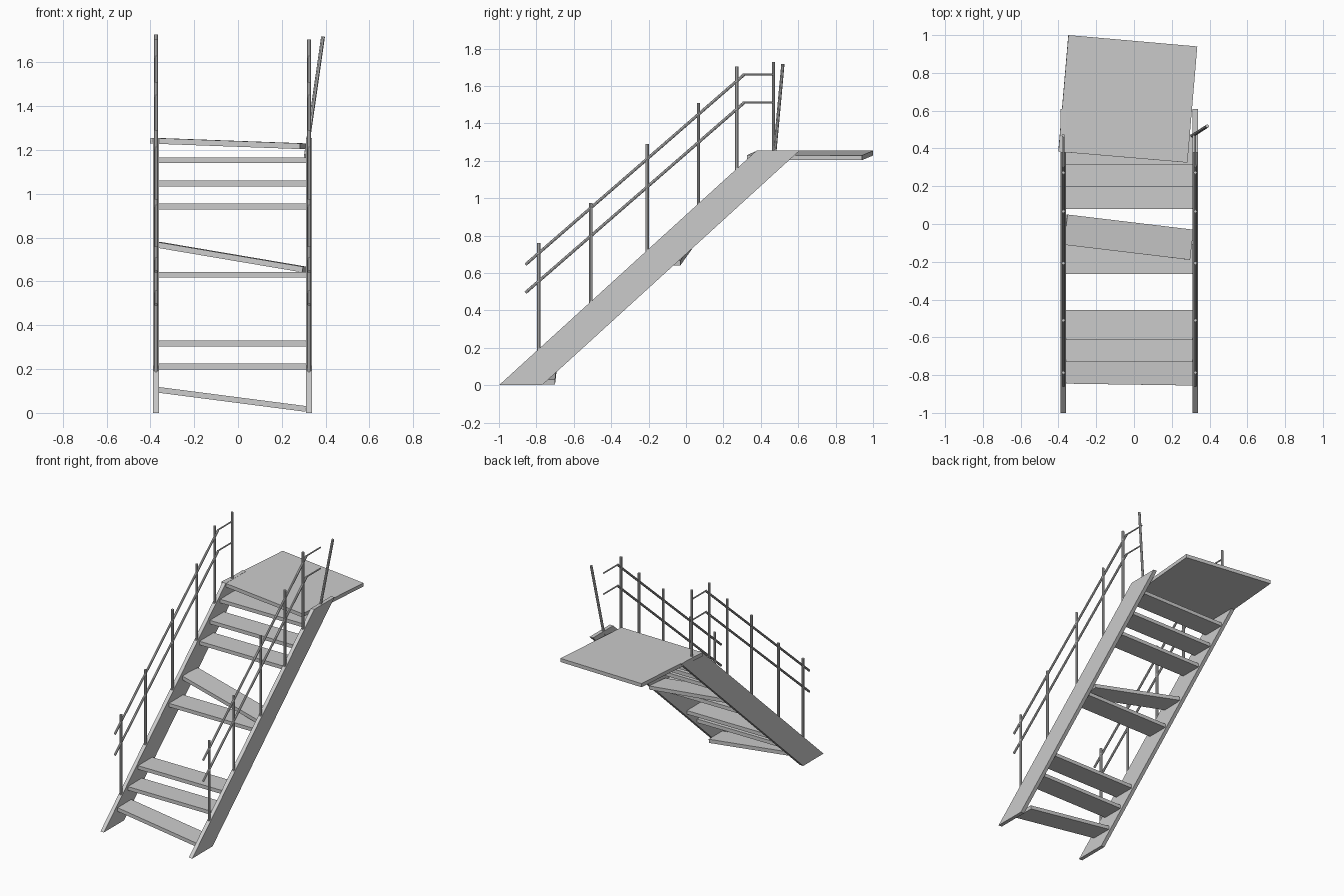
import bpy
from mathutils import Vector

if "Cube" in bpy.data.objects:
    bpy.data.objects.remove(bpy.data.objects["Cube"])


def mesh_object(name, verts, faces):
    me = bpy.data.meshes.new(name)
    me.from_pydata([tuple(v) for v in verts], [], faces)
    me.update()
    ob = bpy.data.objects.new(name, me)
    bpy.context.collection.objects.link(ob)
    return ob


def prism(name, ring, offset):
    """Extrude a four-point ring (counter-clockwise seen from the offset tip's far side)."""
    ring = [Vector(p) for p in ring]
    offset = Vector(offset)
    normal = (ring[1] - ring[0]).cross(ring[2] - ring[0])
    if normal.dot(offset) > 0:
        ring.reverse()
    verts = ring + [p + offset for p in ring]
    faces = [(0, 1, 2, 3), (7, 6, 5, 4)]
    faces += [(i, i + 4, (i + 1) % 4 + 4, (i + 1) % 4) for i in range(4)]
    return mesh_object(name, verts, faces)


def slab(name, top, thick=0.026):
    """Plate hanging below four top corners."""
    t = [Vector(p) for p in top]
    n = (t[1] - t[0]).cross(t[3] - t[0]).normalized()
    return prism(name, t, -n * thick)


def rod(name, a, b, r):
    a, b = Vector(a), Vector(b)
    bpy.ops.mesh.primitive_cylinder_add(vertices=8, radius=r, depth=(b - a).length,
                                        location=(a + b) / 2)
    ob = bpy.context.object
    ob.name = name
    ob.rotation_euler = (b - a).to_track_quat('Z', 'Y').to_euler()
    return ob


# Side stringers
profile = [(-1, 0), (-0.77, 0), (0.608, 1.255), (0.378, 1.255)]
for side, x in (("left", -0.388), ("right", 0.311)):
    prism(side + "_stringer", [(x, y, z) for y, z in profile], (0.027, 0, 0))

# Level treads: front edge y, top z
XL, XR, DEPTH = -0.361, 0.311, 0.16
for i, (y, z) in enumerate([(-0.73, 0.225), (-0.614, 0.33), (-0.265, 0.643),
                            (0.08, 0.955), (0.197, 1.06), (0.314, 1.166)]):
    slab("tread_%d" % (i + 1), [(XL, y, z), (XR, y, z),
                                (XR, y + DEPTH, z), (XL, y + DEPTH, z)])

# Loose, tilted treads
slab("loose_tread_bottom", [(XL, -0.845, 0.118), (XR, -0.855, 0.031),
                            (XR, -0.70, 0.031), (XL, -0.69, 0.118)])
slab("loose_tread_middle", [(-0.37, -0.11, 0.78), (0.297, -0.19, 0.667),
                            (0.315, -0.03, 0.667), (-0.352, 0.05, 0.78)])

# Skewed top landing
slab("landing", [(-0.40, 0.383, 1.255), (0.283, 0.325, 1.23),
                 (0.335, 0.94, 1.229), (-0.347, 1.0, 1.254)])

# Handrails on both sides
for side, x in (("left", -0.374), ("right", 0.3245)):
    for i, (y, top) in enumerate([(-0.787, 0.76), (-0.51, 0.975), (-0.207, 1.29),
                                  (0.067, 1.51), (0.272, 1.703)]):
        rod("%s_post_%d" % (side, i + 1), (x, y, (y + 1) * 0.91 - 0.01), (x, y, top), 0.009)
    for label, dz in (("upper", 0), ("lower", -0.15)):
        rod("%s_%s_rail" % (side, label), (x, -0.858, 0.645 + dz), (x, 0.31, 1.66 + dz), 0.008)
        rod("%s_%s_rail_end" % (side, label), (x, 0.302, 1.661 + dz), (x, 0.468, 1.661 + dz), 0.005)

# End posts: left upright, right bent outwards
rod("left_end_post", (-0.374, 0.468, 1.245), (-0.374, 0.468, 1.727), 0.009)
rod("right_bent_post", (0.308, 0.467, 1.16), (0.388, 0.518, 1.717), 0.009)
